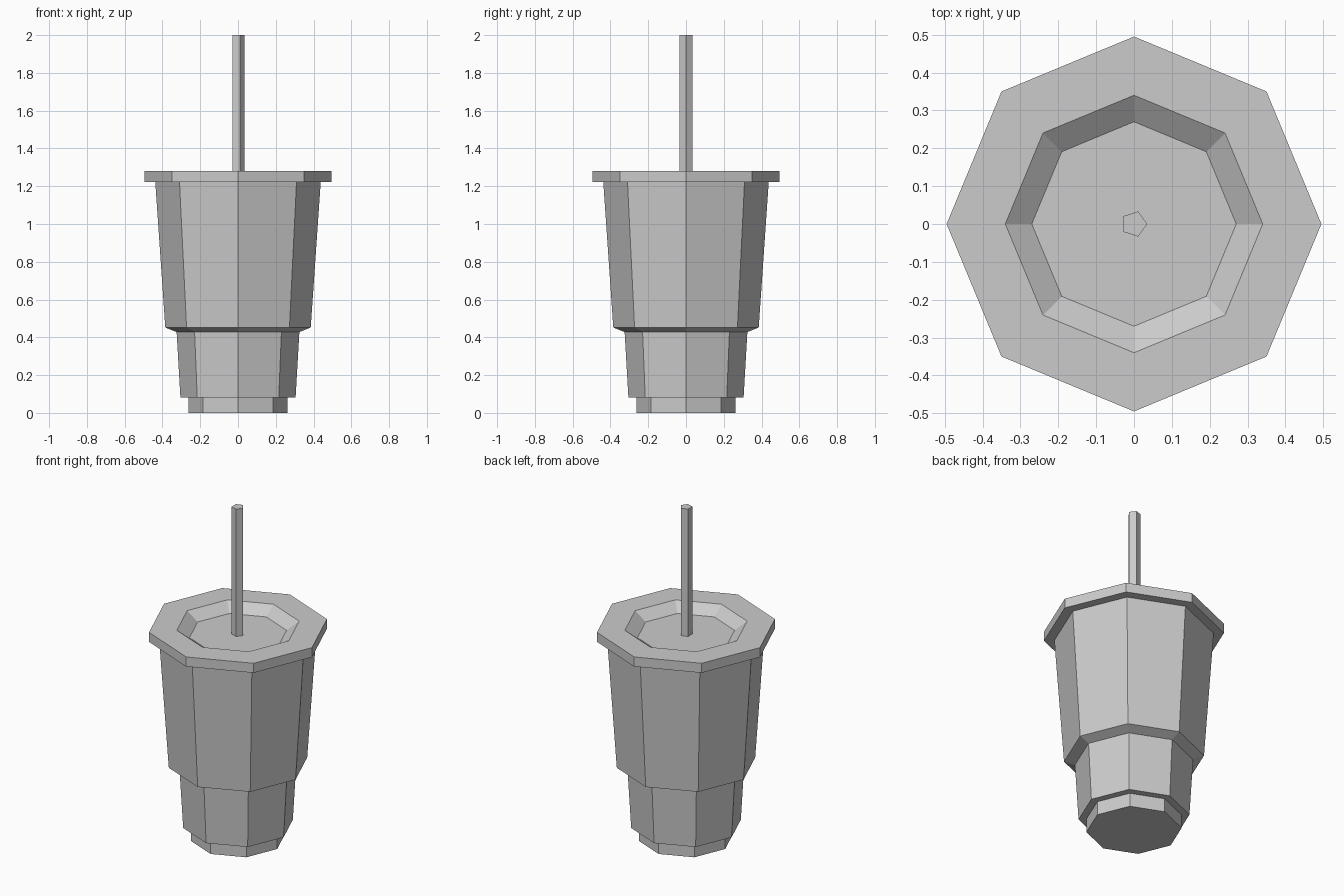
import bpy
import bmesh
from math import cos, sin, tau

if "Cube" in bpy.data.objects:
    bpy.data.objects.remove(bpy.data.objects["Cube"])


def lathe(name, profile, sides, cap_start=False, cap_end=False):
    """Low-poly turned shape from (radius, height) points, first corner on +x."""
    bm = bmesh.new()
    rings = [[bm.verts.new((r * cos(tau * i / sides), r * sin(tau * i / sides), z))
              for i in range(sides)] for r, z in profile]
    for a, b in zip(rings, rings[1:]):
        for i in range(sides):
            j = (i + 1) % sides
            bm.faces.new((a[i], a[j], b[j], b[i]))
    if cap_start:
        bm.faces.new(rings[0][::-1])
    if cap_end:
        bm.faces.new(rings[-1])
    mesh = bpy.data.meshes.new(name)
    bm.to_mesh(mesh)
    bm.free()
    obj = bpy.data.objects.new(name, mesh)
    bpy.context.collection.objects.link(obj)
    return obj


# Stepped, tapered cup with a flat base
lathe("cup_body", [(0.262, 0), (0.262, 0.082), (0.305, 0.082), (0.325, 0.428),
                   (0.385, 0.452), (0.438, 1.222)], 8, cap_start=True)

# Overhanging lid with a shallow recess
lathe("lid", [(0.438, 1.222), (0.495, 1.222), (0.495, 1.28),
              (0.34, 1.28), (0.27, 1.23)], 8, cap_end=True)

# Five-sided straw standing in the recess
lathe("straw", [(0.035, 1.23), (0.035, 2.0)], 5, cap_end=True)
